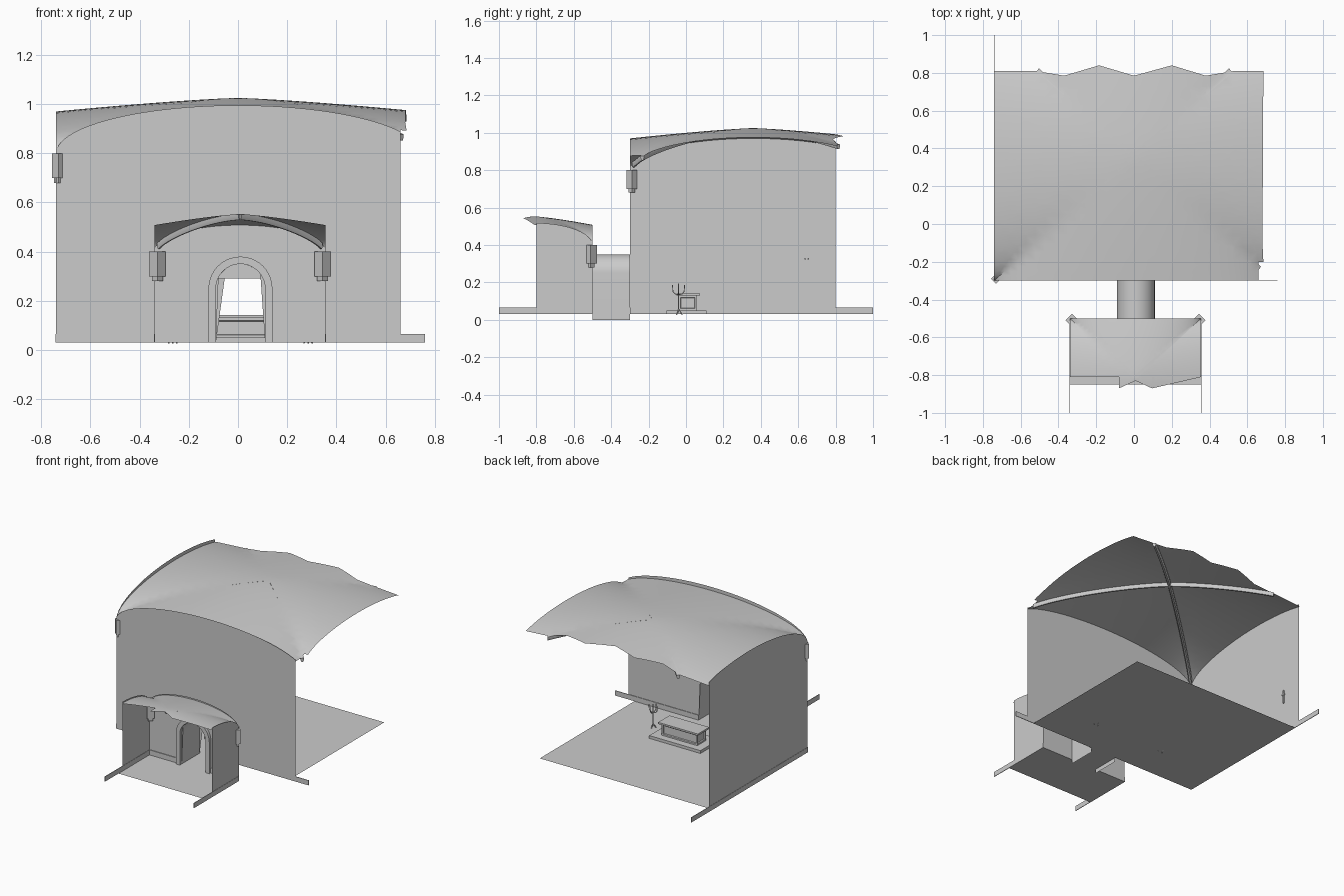
import bpy, bmesh, math
from mathutils import Vector, Matrix

if "Cube" in bpy.data.objects:
    bpy.data.objects.remove(bpy.data.objects["Cube"])


def finish(name, bm, smooth=False):
    me = bpy.data.meshes.new(name)
    bm.to_mesh(me)
    bm.free()
    ob = bpy.data.objects.new(name, me)
    bpy.context.collection.objects.link(ob)
    if smooth:
        bpy.context.view_layer.objects.active = ob
        ob.select_set(True)
        bpy.ops.object.shade_smooth_by_angle(angle=math.radians(40))
        ob.select_set(False)
    return ob


def sheet(name, pts):
    bm = bmesh.new()
    f = bm.faces.new([bm.verts.new(p) for p in pts])
    bmesh.ops.triangulate(bm, faces=[f])
    return finish(name, bm)


def box(name, x0, x1, y0, y1, z0, z1, turn=0):
    bm = bmesh.new()
    c = Vector(((x0 + x1) / 2, (y0 + y1) / 2, (z0 + z1) / 2))
    m = Matrix.Translation(c) @ Matrix.Rotation(turn, 4, 'Z') @ Matrix.Diagonal((x1 - x0, y1 - y0, z1 - z0, 1))
    bmesh.ops.create_cube(bm, size=1, matrix=m)
    return finish(name, bm)


def loft(name, rings, closed=False, caps=False):
    bm = bmesh.new()
    vs = [[bm.verts.new(p) for p in r] for r in rings]
    n = len(rings[0])
    for a, b in zip(vs, vs[1:]):
        for i in range(n if closed else n - 1):
            j = (i + 1) % n
            bm.faces.new((a[i], a[j], b[j], b[i]))
    if caps:
        bm.faces.new(vs[0][::-1])
        bm.faces.new(vs[-1])
    bmesh.ops.recalc_face_normals(bm, faces=bm.faces)
    return finish(name, bm, True)


class Bay:
    """A groin-vaulted bay: centre, half sizes, springing height and rises."""
    def __init__(s, cx, cy, a, b, base, wall, crown, drop):
        s.cx, s.cy, s.a, s.b = cx, cy, a, b
        s.base, s.wall, s.crown, s.drop = base, wall, crown, drop

    def z(s, x, y):
        u, v = abs(x - s.cx) / s.a, abs(y - s.cy) / s.b
        lo, hi = min(u, v, 1), min(max(u, v), 1)
        return s.base + (s.crown - s.drop * hi ** 1.3) * math.sqrt(max(0, 1 - lo * lo))

    def arch(s, t):
        return s.base + s.wall * math.sqrt(max(0, 1 - t * t))

    def vault(s, name, outline):
        bm = bmesh.new()
        f = bm.faces.new([bm.verts.new((x, y, 0)) for x, y in outline])
        bmesh.ops.triangulate(bm, faces=[f])
        n = 16
        cuts = []
        for i in range(-n + 1, n):
            t = math.sin(math.pi / 2 * i / n)
            cuts += [((s.cx + s.a * t, 0, 0), (1, 0, 0)), ((0, s.cy + s.b * t, 0), (0, 1, 0))]
        cuts += [((s.cx, s.cy, 0), (s.b, s.a, 0)), ((s.cx, s.cy, 0), (s.b, -s.a, 0))]
        for co, no in cuts:
            bmesh.ops.bisect_plane(bm, geom=bm.verts[:] + bm.edges[:] + bm.faces[:],
                                   plane_co=co, plane_no=no, dist=1e-5)
        for v in bm.verts:
            v.co.z = s.z(v.co.x, v.co.y)
        bmesh.ops.triangulate(bm, faces=bm.faces[:])
        bmesh.ops.recalc_face_normals(bm, faces=bm.faces)
        return finish(name, bm, True)

    def rib(s, name, sx, sy, t0, t1, w, h):
        side = Vector((-s.b * sy, s.a * sx, 0)).normalized() * w
        rings = []
        for i in range(29):
            t = t0 + (t1 - t0) * i / 28
            x, y = s.cx + s.a * sx * t, s.cy + s.b * sy * t
            p = Vector((x, y, s.z(x, y)))
            d = Vector((0, 0, -h))
            rings.append([p - side, p + side, p + side + d / 2, p + side / 2 + d, p - side / 2 + d, p - side + d / 2])
        loft(name, rings, True, True)


DOOR, R, SPRING, FLOOR = 0.01, 0.1, 0.25, 0.03


def door_pts(r, n=20):
    arc = [(DOOR - r * math.cos(math.pi * i / n), SPRING + r * math.sin(math.pi * i / n)) for i in range(n + 1)]
    return [(DOOR - r, FLOOR)] + arc + [(DOOR + r, FLOOR)]


def door_wall(name, bay, y, x0, x1):
    xs = [x1 + (x0 - x1) * (0.5 - 0.5 * math.cos(math.pi * i / 40)) for i in range(41)]
    pts = [(x0, FLOOR)] + door_pts(R) + [(x1, FLOOR)]
    pts += [(x, bay.arch((x - bay.cx) / bay.a)) for x in xs]
    sheet(name, [(x, y, z) for x, z in pts])


def side_wall(name, bay, x, y0, y1):
    ys = [y1 + (y0 - y1) * (0.5 - 0.5 * math.cos(math.pi * i / 30)) for i in range(31)]
    pts = [(y0, FLOOR), (y1, FLOOR)] + [(y, bay.arch((y - bay.cy) / bay.b)) for y in ys]
    sheet(name, [(x, y, z) for y, z in pts])


def capital(name, x, y, w, top):
    h = w / 2
    box(name, x - h, x + h, y - h, y + h, top - 0.1, top, math.pi / 4)
    k = h * 0.65
    box(name + "_foot", x - k, x + k, y - k, y + k, top - 0.12, top - 0.1, math.pi / 4)


# large hall
hall = Bay(0, 0.36, 0.74, 0.66, 0.8, 0.195, 0.225, 0.055)
door_wall("hall_front_wall", hall, -0.3, -0.74, 0.66)
side_wall("hall_left_wall", hall, -0.74, -0.3, 0.8)
sheet("hall_floor", [(-0.74, -0.3, FLOOR), (0.61, -0.3, FLOOR), (0.61, 0.76, FLOOR), (-0.74, 0.76, FLOOR)])
hall.vault("hall_vault", [
    (-0.74, -0.3), (0.66, -0.3), (0.66, -0.2), (0.685, -0.2), (0.61, -0.1), (0.68, -0.1), (0.505, 0.36),
    (0.685, 0.81), (0.53, 0.81), (0.38, 0.68), (0.38, 0.785), (0.2, 0.68), (0.2, 0.84), (0, 0.785),
    (-0.185, 0.84), (-0.185, 0.68), (-0.37, 0.785), (-0.37, 0.68), (-0.52, 0.81), (-0.74, 0.81)])
hall.rib("hall_rib_a", 1, 1, -0.97, 0.69, 0.011, 0.026)
hall.rib("hall_rib_b", 1, -1, -0.69, 0.9, 0.011, 0.026)
capital("hall_capital", -0.73, -0.29, 0.038, 0.8)
box("hall_left_skirting", -0.742, -0.738, -0.3, 1.0, FLOOR, 0.065)
box("hall_front_skirting_left", -0.74, -0.09, -0.3, -0.296, FLOOR, 0.065)
box("hall_front_skirting_right", 0.11, 0.76, -0.3, -0.296, FLOOR, 0.065)

# small porch room
porch = Bay(0.008, -0.81, 0.348, 0.31, 0.4, 0.118, 0.153, 0.045)
door_wall("porch_back_wall", porch, -0.5, -0.34, 0.356)
sheet("porch_floor", [(-0.34, -0.85, FLOOR), (0.356, -0.85, FLOOR), (0.356, -0.5, FLOOR), (-0.34, -0.5, FLOOR)])
porch.vault("porch_vault", [
    (-0.34, -0.5), (-0.34, -0.81), (-0.08, -0.81), (-0.08, -0.87), (0.008, -0.83), (0.096, -0.87),
    (0.096, -0.81), (0.356, -0.81), (0.356, -0.5)])
for side, x, s in (("left", -0.34, -1), ("right", 0.356, 1)):
    side_wall("porch_wall_" + side, porch, x, -0.8, -0.5)
    porch.rib("porch_rib_" + side, s, 1, 0.0, 0.95, 0.009, 0.024)
    capital("porch_capital_" + side, x - s * 0.012, -0.51, 0.048, 0.4)
    box("porch_skirting_" + side, x - 0.002, x + 0.002, -1.0, -0.5, FLOOR, 0.065)
box("porch_back_skirting_left", -0.34, -0.12, -0.505, -0.5, FLOOR, 0.065)
box("porch_back_skirting_right", 0.14, 0.356, -0.505, -0.5, FLOOR, 0.065)

# passage, door surround and lunette
inner, outer = door_pts(R), door_pts(R + 0.03)
loft("door_surround", [[(a, -0.5, b), (a, -0.52, b), (c, -0.52, d), (c, -0.5, d)]
                       for (a, b), (c, d) in zip(inner, outer)], True, True)
tube = [(x, 0 if z == FLOOR else z) for x, z in inner]
loft("passage_shell", [[(x, y, z) for x, z in tube] for y in (-0.5, -0.3)])
sheet("passage_floor", [(-0.09, -0.5, FLOOR), (0.11, -0.5, FLOOR), (0.11, -0.3, FLOOR), (-0.09, -0.3, FLOOR)])
a0 = math.asin(0.4)
sheet("passage_lunette", [(DOOR + R * math.cos(a0 + (math.pi - 2 * a0) * i / 16), -0.31,
                           SPRING + R * math.sin(a0 + (math.pi - 2 * a0) * i / 16)) for i in range(17)])

# altar with panelled body on a step
box("altar_step", -0.19, 0.21, -0.105, 0.11, FLOOR, 0.05)
body = box("altar_body", -0.13, 0.15, -0.04, 0.06, 0.05, 0.13)
bm = bmesh.new()
bm.from_mesh(body.data)
faces = [f for f in bm.faces if abs(f.normal.z) < 0.5]
bmesh.ops.inset_individual(bm, faces=faces, thickness=0.015)
bmesh.ops.inset_individual(bm, faces=faces, thickness=0.004, depth=-0.008)
bm.to_mesh(body.data)
bm.free()
box("altar_top", -0.145, 0.165, -0.052, 0.075, 0.13, 0.142)


def rod(name, pts, r):
    cu = bpy.data.curves.new(name, 'CURVE')
    cu.dimensions, cu.bevel_depth, cu.bevel_resolution, cu.use_fill_caps = '3D', r, 1, True
    sp = cu.splines.new('POLY')
    sp.points.add(len(pts) - 1)
    for p, q in zip(sp.points, pts):
        p.co = (*q, 1)
    bpy.context.collection.objects.link(bpy.data.objects.new(name, cu))


# two standing candelabra
for side, x in (("left", -0.265), ("right", 0.285)):
    y = -0.04
    rod("candelabrum_stem_" + side, [(x, y, 0.04), (x, y, 0.195)], 0.004)
    for k in range(4):
        c, s = math.cos(k * math.pi / 2), math.sin(k * math.pi / 2)
        rod("candelabrum_arm_" + side, [(x + c * d, y + s * d, z) for d, z in
            ((0, 0.135), (0.018, 0.138), (0.03, 0.152), (0.032, 0.187))], 0.0028)
    for k in range(3):
        c, s = math.cos(k * 2.0944 + 1.57), math.sin(k * 2.0944 + 1.57)
        rod("candelabrum_leg_" + side, [(x, y, 0.06), (x + c * 0.02, y + s * 0.02, 0.027)], 0.003)

# small wall cross on the left wall
box("wall_cross_upright", -0.74, -0.732, 0.642, 0.65, 0.265, 0.36)
box("wall_cross_bar", -0.74, -0.73, 0.634, 0.658, 0.322, 0.332)
